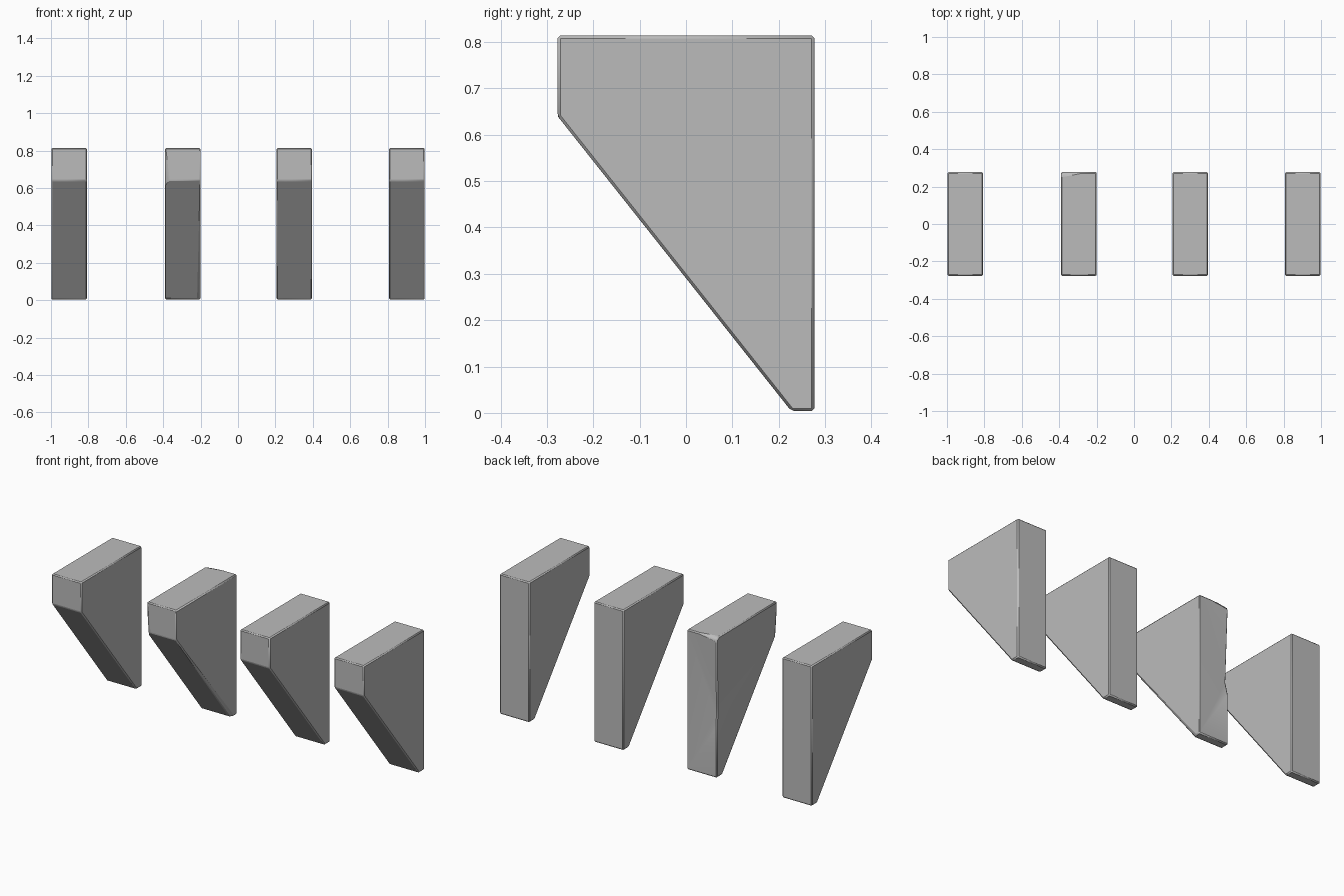
import bpy
import bmesh
from mathutils import Vector

if "Cube" in bpy.data.objects:
    bpy.data.objects.remove(bpy.data.objects["Cube"], do_unlink=True)

stone = bpy.data.materials.new("grey stone")
stone.use_nodes = True
stone.diffuse_color = (0.5, 0.5, 0.5, 1)
stone.node_tree.nodes["Principled BSDF"].inputs["Base Color"].default_value = (0.5, 0.5, 0.5, 1)

HALF = 0.095
# Side outline as (y, z): wide top, sloping front, narrow foot
PROFILE = [(-0.277, 0.64), (0.227, 0.004), (0.277, 0.004), (0.277, 0.814), (-0.277, 0.814)]


def chip(bm, point, normal):
    """Slice off everything beyond a plane and cap the cut."""
    geom = bm.verts[:] + bm.edges[:] + bm.faces[:]
    cut = bmesh.ops.bisect_plane(bm, geom=geom, plane_co=point, plane_no=normal, clear_outer=True)
    edges = [e for e in cut["geom_cut"] if isinstance(e, bmesh.types.BMEdge)]
    bmesh.ops.contextual_create(bm, geom=edges)


def nick(bm, x, y, low, high, depth):
    """Dent the middle of an upright back edge."""
    for e in bm.edges[:]:
        a, b = e.verts
        if all(abs(v.co.x - x) < 0.01 and abs(v.co.y - y) < 0.01 for v in e.verts) and abs(a.co.z - b.co.z) > 0.5:
            if a.co.z > b.co.z:
                a, b = b, a
            start = a
            z0, z1 = a.co.z, b.co.z
            for i, z in enumerate((low, (low + high) / 2, high)):
                e, v = bmesh.utils.edge_split(e, start, (z - z0) / (z1 - z0))
                if v.link_edges[0].other_vert(v).co.z > v.co.z:
                    e = v.link_edges[0]
                else:
                    e = v.link_edges[1]
                start, z0 = v, z
                if i == 1:
                    v.co += Vector((-x, -y, 0)).normalized() * depth
            break
    bmesh.ops.triangulate(bm, faces=[f for f in bm.faces if len(f.verts) > 5])


def bracket(name, x, worn=False):
    bm = bmesh.new()
    face = bm.faces.new([bm.verts.new((-HALF, y, z)) for y, z in PROFILE])
    ext = bmesh.ops.extrude_face_region(bm, geom=[face])
    moved = [v for v in ext["geom"] if isinstance(v, bmesh.types.BMVert)]
    bmesh.ops.translate(bm, verts=moved, vec=(2 * HALF, 0, 0))
    bmesh.ops.recalc_face_normals(bm, faces=bm.faces)
    if worn:
        # Chipped front corner, back of the top and sloping edges
        chip(bm, (-0.083, -0.277, 0.7), (-0.8, -1, -0.1))
        chip(bm, (-HALF, 0.255, 0.814), (-0.15, 0.75, 1))
        chip(bm, (HALF - 0.006, 0, 0.29), (1, -0.6, -0.5))
        nick(bm, -HALF, 0.277, 0.3, 0.44, 0.014)
        bmesh.ops.recalc_face_normals(bm, faces=bm.faces)
    mesh = bpy.data.meshes.new(name)
    bm.to_mesh(mesh)
    bm.free()
    obj = bpy.data.objects.new(name, mesh)
    bpy.context.collection.objects.link(obj)
    obj.location.x = x
    mesh.materials.append(stone)
    # Slightly softened edges
    bevel = obj.modifiers.new("soft edges", "BEVEL")
    bevel.width = 0.006
    bevel.segments = 1
    bevel.limit_method = "ANGLE"
    bevel.angle_limit = 0.5
    bpy.ops.object.select_all(action="DESELECT")
    obj.select_set(True)
    bpy.context.view_layer.objects.active = obj
    bpy.ops.object.shade_smooth_by_angle(angle=0.6)
    return obj


bracket("right_outer_bracket", -0.903)
bracket("right_inner_bracket", -0.295, worn=True)
bracket("left_inner_bracket", 0.301)
bracket("left_outer_bracket", 0.903)
